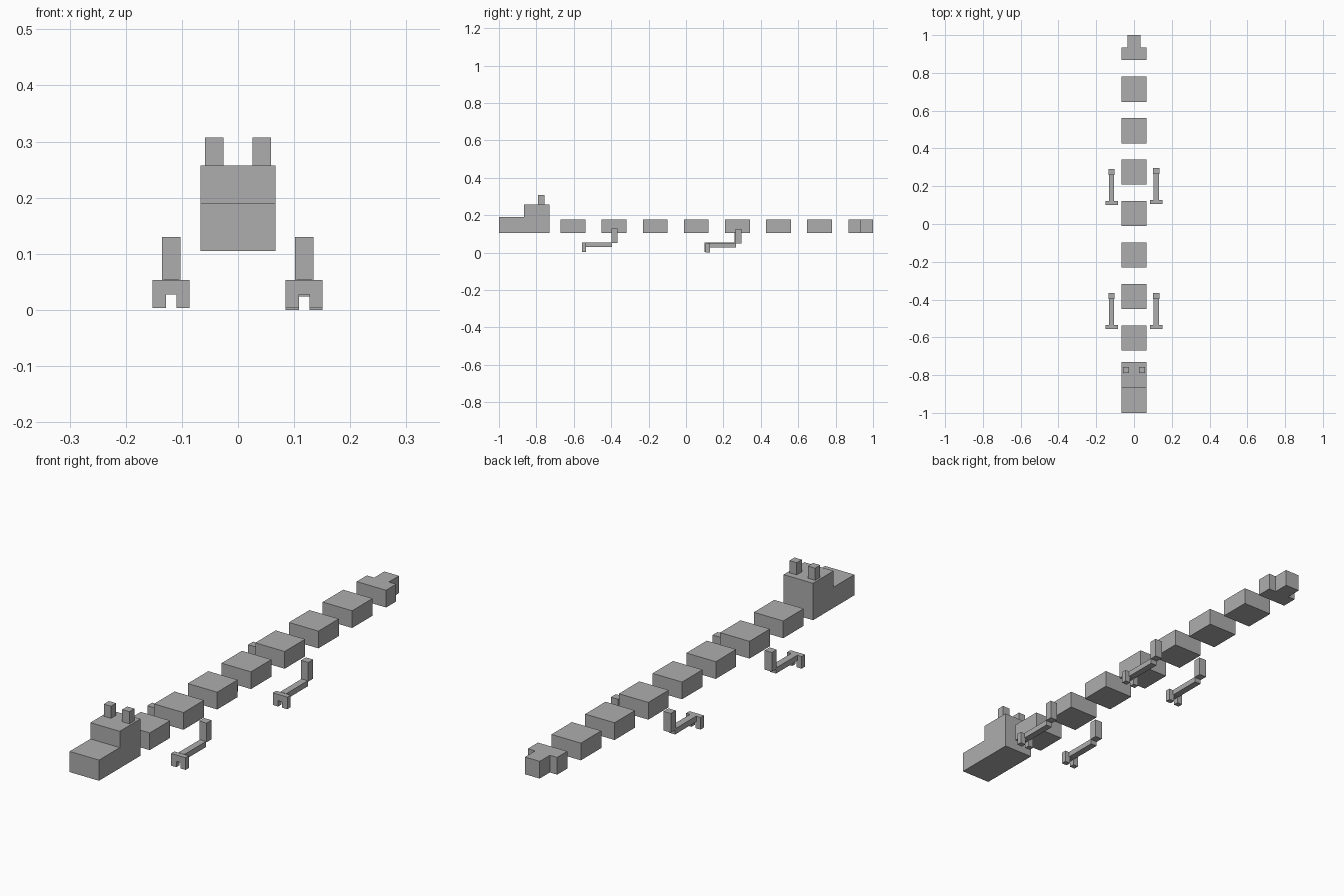
import bpy
import bmesh
from mathutils import Vector

cube = bpy.data.objects.get("Cube")
if cube:
    bpy.data.objects.remove(cube, do_unlink=True)

grey = bpy.data.materials.new("plain_grey")
grey.use_nodes = True
GREY = (0.42, 0.42, 0.42, 1)
grey.diffuse_color = GREY
grey.node_tree.nodes["Principled BSDF"].inputs["Base Color"].default_value = GREY


def prism(name, outline, to_point, depth):
    """Extrude a closed outline; to_point maps its 2D points into space."""
    bm = bmesh.new()
    face = bm.faces.new([bm.verts.new(to_point(*p)) for p in outline])
    grown = bmesh.ops.extrude_face_region(bm, geom=[face])["geom"]
    moved = [v for v in grown if isinstance(v, bmesh.types.BMVert)]
    bmesh.ops.translate(bm, verts=moved, vec=Vector(depth))
    bmesh.ops.recalc_face_normals(bm, faces=bm.faces)
    mesh = bpy.data.meshes.new(name)
    bm.to_mesh(mesh)
    bm.free()
    mesh.materials.append(grey)
    obj = bpy.data.objects.new(name, mesh)
    bpy.context.collection.objects.link(obj)
    return obj


def box(name, x, y, z):
    outline = [(x[0], y[0]), (x[1], y[0]), (x[1], y[1]), (x[0], y[1])]
    return prism(name, outline, lambda a, b: (a, b, z[0]), (0, 0, z[1] - z[0]))


HALF = 0.067       # half width of the body
BASE = 0.105       # underside of the body
TOP = 0.176        # top of the body blocks
LENGTH = 0.133     # length of one block
PITCH = 0.2195     # spacing between blocks

# Head with a stepped snout
head_side = [(-1, BASE), (-0.731, BASE), (-0.731, 0.257),
             (-0.865, 0.257), (-0.865, 0.19), (-1, 0.19)]
prism("head", head_side, lambda y, z: (-HALF, y, z), (2 * HALF, 0, 0))

# Ears
for side, sign in (("left", 1), ("right", -1)):
    box(side + "_ear", sorted((sign * 0.0255, sign * 0.0585)),
        (-0.79, -0.757), (0.257, 0.307))

# Row of separate body blocks
for i in range(7):
    start = -0.67 + i * PITCH
    box(f"body_block_{i + 1}", (-HALF, HALF), (start, start + LENGTH), (BASE, TOP))

# Tail, narrowing in one step
right_edge = [(HALF, 0.868), (HALF, 0.934), (HALF / 2, 0.934), (HALF / 2, 1)]
tail_plan = right_edge + [(-x, y) for x, y in reversed(right_edge)]
prism("tail", tail_plan, lambda x, y: (x, y, BASE), (0, 0, TOP - BASE))


def leg(name, x, y, z):
    """Upright post, forward shin and a two-toed foot; y is the foot's front."""
    box(name + "_post", (x - 0.0165, x + 0.0165), (y + 0.16, y + 0.192),
        (z + 0.048, z + 0.127))
    box(name + "_shin", (x - 0.014, x + 0.014), (y + 0.021, y + 0.161),
        (z + 0.028, z + 0.051))
    half_foot = [(0.009, 0.024), (0.009, 0), (0.033, 0), (0.033, 0.05)]
    outline = half_foot + [(-a, b) for a, b in reversed(half_foot)]
    prism(name + "_foot", outline, lambda a, b: (x + a, y, z + b), (0, 0.022, 0))


# Legs, front and rear on both sides
leg("front_left_leg", 0.118, -0.557, 0.003)
leg("front_right_leg", -0.119, -0.557, 0.003)
leg("rear_left_leg", 0.118, 0.105, 0)
leg("rear_right_leg", -0.119, 0.1, 0.003)
